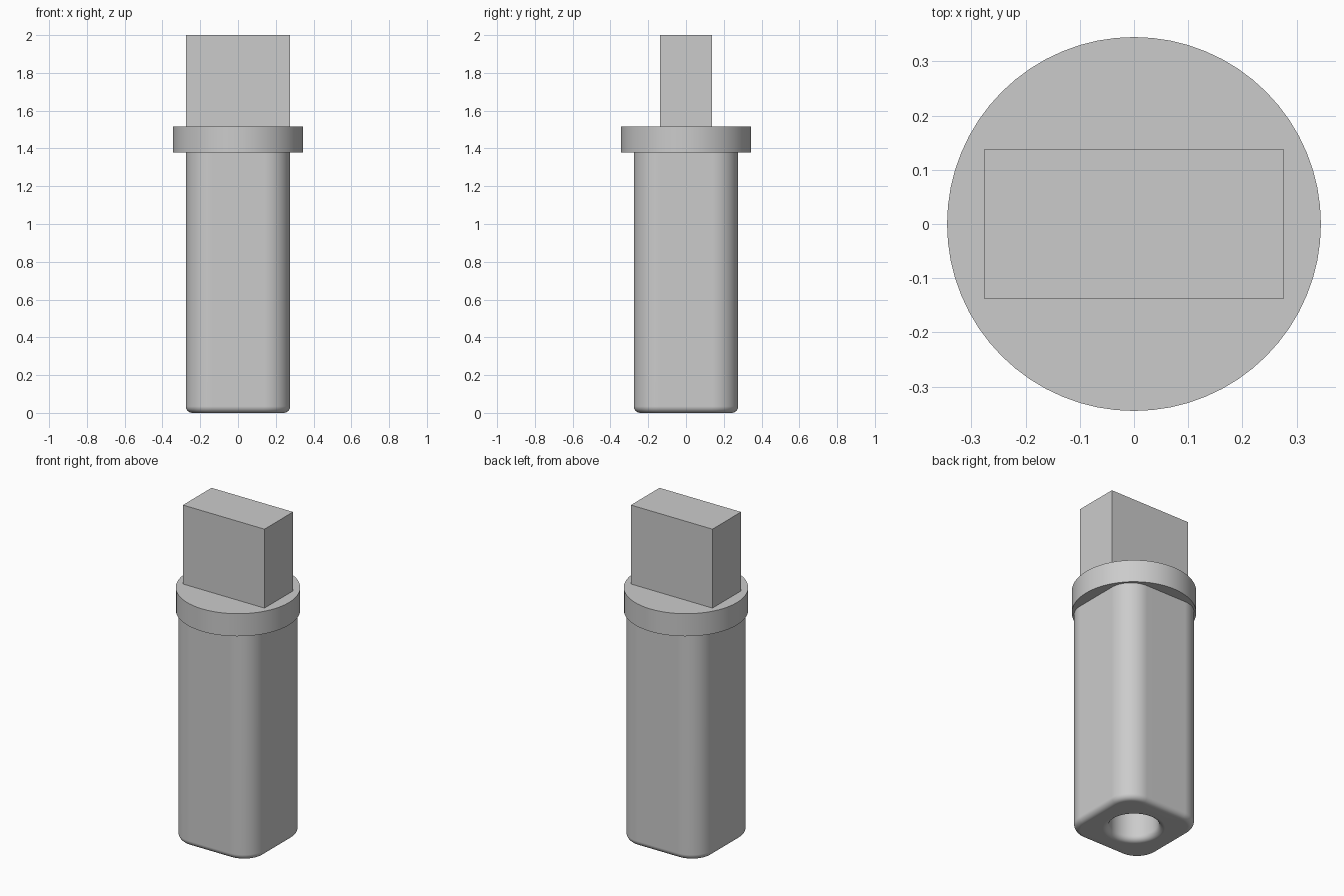
import bpy, bmesh, math

cube = bpy.data.objects.get("Cube")
if cube:
    bpy.data.objects.remove(cube, do_unlink=True)

U = 2 / 29          # one design unit; the model is 29 units tall
CORNER_STEPS = 16   # segments per quarter turn

grey = bpy.data.materials.new("light_grey")
grey.use_nodes = True
grey.diffuse_color = (0.6, 0.6, 0.6, 1)
grey.node_tree.nodes["Principled BSDF"].inputs["Base Color"].default_value = (0.6, 0.6, 0.6, 1)


def ring(bm, core, radius, z):
    """Rounded square: a square of half-width core, grown by radius (core 0 is a circle)."""
    verts = []
    for quarter in range(4):
        middle = math.radians(45 + 90 * quarter)
        cx = math.copysign(core, math.cos(middle))
        cy = math.copysign(core, math.sin(middle))
        for i in range(CORNER_STEPS + 1):
            a = math.pi / 2 * (quarter + i / CORNER_STEPS)
            verts.append(bm.verts.new(((cx + radius * math.cos(a)) * U,
                                       (cy + radius * math.sin(a)) * U, z * U)))
    return verts


def loft(name, sections):
    """Skin a stack of rings and cap both ends."""
    bm = bmesh.new()
    rings = [ring(bm, *s) for s in sections]
    for a, b in zip(rings, rings[1:]):
        for i in range(len(a)):
            j = (i + 1) % len(a)
            bm.faces.new((a[i], a[j], b[j], b[i]))
    bm.faces.new(rings[0])
    bm.faces.new(rings[-1])
    bmesh.ops.remove_doubles(bm, verts=bm.verts, dist=1e-5)
    bmesh.ops.recalc_face_normals(bm, faces=bm.faces)
    mesh = bpy.data.meshes.new(name)
    bm.to_mesh(mesh)
    bm.free()
    mesh.materials.append(grey)
    obj = bpy.data.objects.new(name, mesh)
    bpy.context.collection.objects.link(obj)
    bpy.ops.object.select_all(action='DESELECT')
    obj.select_set(True)
    bpy.context.view_layer.objects.active = obj
    bpy.ops.object.shade_smooth_by_angle(angle=math.radians(35))
    weighted = obj.modifiers.new("even_shading", 'WEIGHTED_NORMAL')
    weighted.keep_sharp = True
    return obj


# Square shaft with rounded corners, filleted foot and a round blind hole
FILLET, HOLE, DEPTH = 0.5, 2, 12
arc = [math.pi / 2 * i / 6 for i in range(7)]
foot = [(2, 2 - FILLET * (1 - math.cos(a)), FILLET * (1 - math.sin(a))) for a in arc]
rim = [(0, HOLE + FILLET * (1 - math.sin(a)), FILLET * (1 - math.cos(a))) for a in arc]
loft("shaft", [(2, 2, 20.2)] + foot + rim + [(0, HOLE, DEPTH)])

# Round collar
loft("collar", [(0, 5, 20), (0, 5, 22)])

# Flat rectangular tang
bpy.ops.mesh.primitive_cube_add(size=1, location=(0, 0, 25.5 * U))
tang = bpy.context.object
tang.name = "tang"
tang.scale = (8 * U, 4 * U, 7 * U)
tang.data.materials.append(grey)
